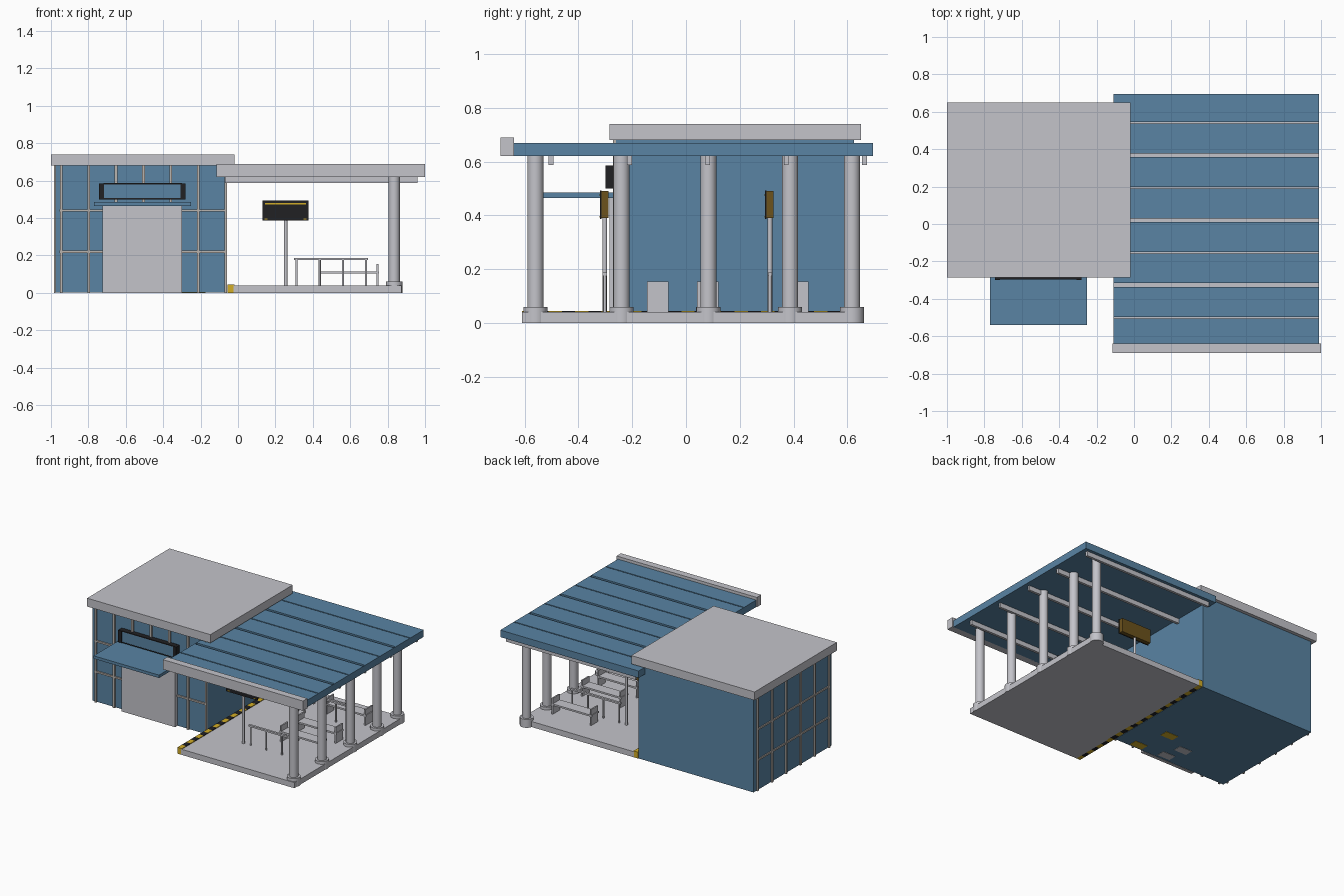
import bpy, bmesh, math

cube = bpy.data.objects.get("Cube")
if cube:
    bpy.data.objects.remove(cube, do_unlink=True)


def material(name, rgb):
    m = bpy.data.materials.new(name)
    m.use_nodes = True
    m.diffuse_color = (*rgb, 1)
    m.node_tree.nodes["Principled BSDF"].inputs["Base Color"].default_value = (*rgb, 1)
    return m


blue = material("steel blue", (0.10, 0.23, 0.37))
grey = material("light grey", (0.55, 0.55, 0.59))
tan = material("mullion metal", (0.50, 0.46, 0.43))
black = material("black", (0.015, 0.015, 0.017))
yellow = material("yellow", (0.65, 0.42, 0.02))
brown = material("brown", (0.15, 0.085, 0.012))


def finish(name, bm, mat):
    mesh = bpy.data.meshes.new(name)
    bm.to_mesh(mesh)
    bm.free()
    mesh.materials.append(mat)
    ob = bpy.data.objects.new(name, mesh)
    bpy.context.collection.objects.link(ob)
    return ob


def box(name, xs, ys, zs, mat):
    """Box between pairs of limits along each axis."""
    bm = bmesh.new()
    bmesh.ops.create_cube(bm, size=1)
    for v in bm.verts:
        v.co = [sum(r) / 2 + c * (r[1] - r[0]) for c, r in zip(v.co, (xs, ys, zs))]
    return finish(name, bm, mat)


def cylinder(name, x, y, radius, zs, mat, sides=24):
    bm = bmesh.new()
    bmesh.ops.create_cone(bm, cap_ends=True, segments=sides, radius1=radius,
                          radius2=radius, depth=zs[1] - zs[0])
    bmesh.ops.translate(bm, verts=bm.verts, vec=(x, y, sum(zs) / 2))
    for f in bm.faces:
        f.smooth = abs(f.normal.z) < 0.5
    for e in bm.edges:
        e.smooth = e.calc_face_angle(0) < math.radians(40)
    return finish(name, bm, mat)


def around(c, half):
    return (c - half, c + half)


# Station hall and its flat roof
FRONT, BACK, LEFT, RIGHT = -0.26, 0.625, -0.975, -0.06
box("hall", (LEFT, RIGHT), (FRONT, BACK), (0.002, 0.68), blue)
box("hall_roof", (-1, -0.02), (-0.285, 0.65), (0.68, 0.74), grey)

# Mullion grid on the front and the outer side
for i in range(7):
    box("front_mullion", around(-0.945 + i * 0.1465, 0.007), (FRONT - 0.012, FRONT), (0, 0.68), tan)
for i in range(6):
    box("side_mullion", (LEFT - 0.01, LEFT), around(-0.225 + i * 0.162, 0.007), (0, 0.68), tan)
for z in (0.22, 0.44):
    box("front_transom", (-0.955, RIGHT), (FRONT - 0.01, FRONT), around(z, 0.006), tan)
    box("side_transom", (LEFT - 0.008, LEFT), (-0.23, 0.59), around(z, 0.006), tan)

# Entrance, canopy and sign box
box("entrance_door", (-0.725, -0.30), (-0.285, FRONT), (0, 0.465), grey)
box("entrance_canopy", (-0.77, -0.25), (-0.54, FRONT), (0.464, 0.485), blue)
box("entrance_sign", (-0.72, -0.30), (-0.295, FRONT), (0.505, 0.58), blue)
for x in (-0.73, -0.295):
    box("sign_end", around(x, 0.013), (-0.30, FRONT), (0.50, 0.585), black)
for z in (0.503, 0.583):
    box("sign_edge", (-0.72, -0.30), (-0.297, FRONT), around(z, 0.003), black)

# Floor plates under the hall
for x, y, m in ((-0.225, -0.22, yellow), (-0.30, 0.0, yellow), (-0.45, -0.21, grey), (-0.49, -0.09, grey)):
    box("floor_plate", around(x, 0.05), around(y, 0.03), (0, 0.004), m)

# Platform with a striped warning edge
box("platform", (-0.025, 0.875), (-0.61, BACK), (0, 0.04), grey)
STRIPES = 25
step = (BACK + 0.61) / STRIPES
for i in range(STRIPES):
    y = -0.61 + i * step
    box("edge_stripe", (-0.055, -0.02), (y, y + step), (0, 0.045), black if i % 2 else yellow)

# Platform roof: slab, panels and recessed light strips between them
X0, X1, Y0, Y1 = -0.11, 0.99, -0.645, 0.695
box("platform_roof_slab", (X0, X1), (Y0, Y1), (0.62, 0.632), blue)
start = Y0
for i in range(7):
    y = -0.50 + i * 0.1735
    half = 0.010 if i % 2 else 0.004
    box("roof_panel", (X0, X1), (start, y - half), (0.63, 0.67), blue)
    box("roof_strip", (X0, X1 - 0.001), around(y, half), (0.631, 0.642), grey)
    start = y + half
box("roof_panel", (X0, X1), (start, Y1), (0.63, 0.67), blue)
for x in (X0 + 0.002, X1 - 0.002):
    box("roof_end", around(x, 0.002), (Y0, Y1), (0.62, 0.67), blue)
box("roof_fascia", (-0.115, 1), (-0.69, -0.64), (0.62, 0.69), grey)

# Beams beneath the roof
for i in range(5):
    box("roof_beam", (-0.07, 0.96), around(-0.502 + i * 0.2915, 0.009), (0.587, 0.62), grey)

# Columns on round footings
for y in (-0.56, -0.24, 0.083, 0.387, 0.617):
    cylinder("column", 0.835, y, 0.03, (0.05, 0.62), grey)
    cylinder("column_footing", 0.835, y, 0.045, (0, 0.06), grey)

# Benches with end panels
for y in (-0.105, 0.08, 0.416):
    box("bench_seat", (0.43, 0.755), around(y, 0.04), (0.103, 0.115), grey)
    for x in (0.44, 0.745):
        box("bench_end", around(x, 0.005), around(y, 0.04), (0.04, 0.155), grey)

# Railings and information boards
for y in (-0.302, 0.312):
    box("railing_bar", (0.30, 0.695), around(y, 0.008), (0.175, 0.187), grey)
    for i in range(4):
        cylinder("railing_post", 0.313 + i * 0.124, y, 0.006, (0.04, 0.18), grey, 10)
    cylinder("board_pole", 0.255, y, 0.009, (0.04, 0.40), grey, 12)
    box("board", (0.135, 0.373), around(y, 0.014), (0.39, 0.49), brown)
    box("board_face", (0.13, 0.378), (y - 0.018, y - 0.013), (0.387, 0.493), black)
    box("board_bar", (0.145, 0.363), (y - 0.020, y - 0.017), (0.473, 0.48), yellow)
    for x in (0.15, 0.358):
        box("board_corner", around(x, 0.008), (y - 0.020, y - 0.017), (0.393, 0.398), yellow)
